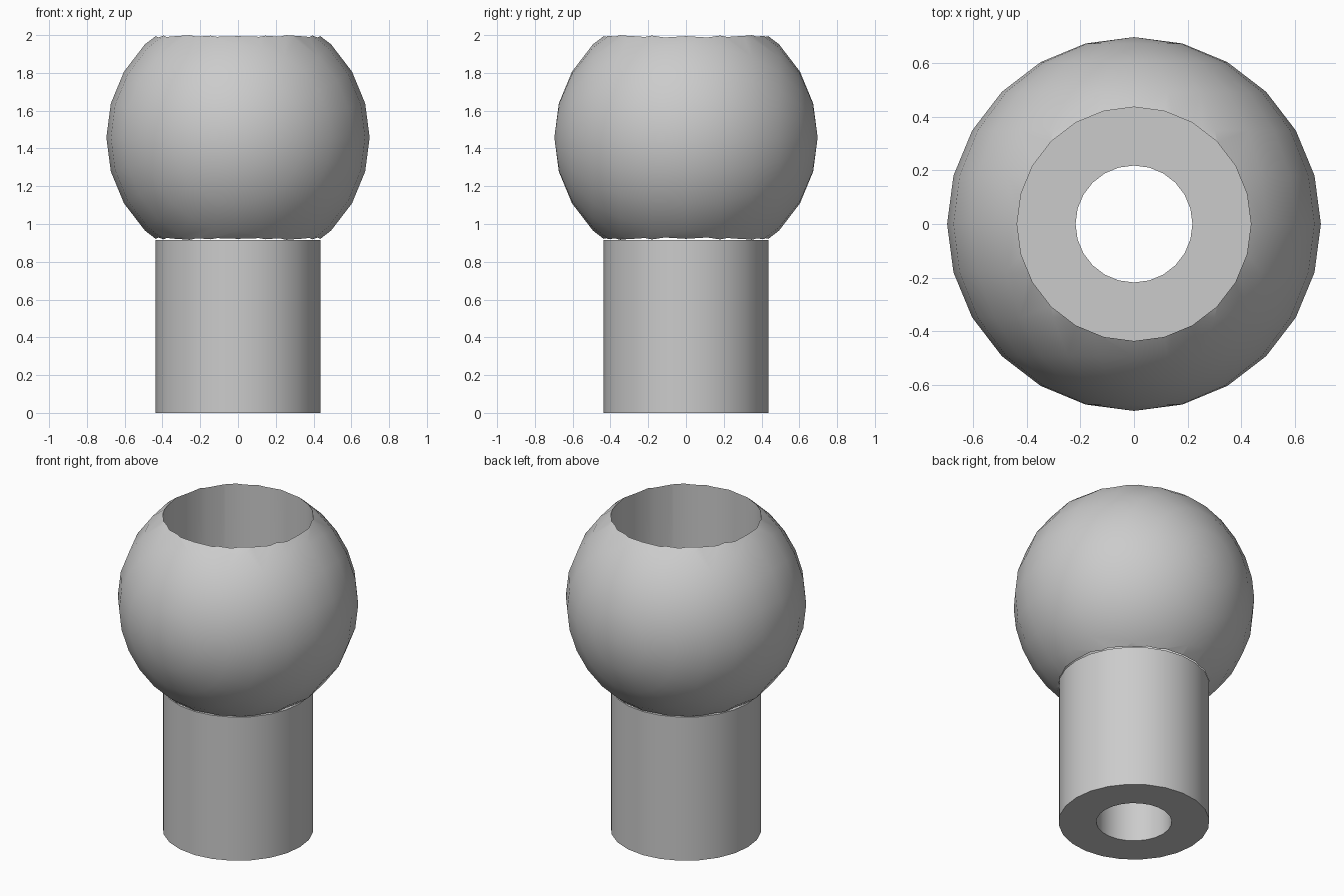
import bpy
import bmesh
from math import cos, sin, pi

cube = bpy.data.objects.get("Cube")
if cube:
    bpy.data.objects.remove(cube, do_unlink=True)

SIDES = 24
BALL_R, BALL_Z = 0.697, 1.458
TUBE_R, BORE_R, TUBE_TOP = 0.436, 0.218, 0.915

grey = bpy.data.materials.new("plain grey")
grey.use_nodes = True
grey.diffuse_color = (0.6, 0.6, 0.6, 1)
grey.node_tree.nodes["Principled BSDF"].inputs["Base Color"].default_value = (0.6, 0.6, 0.6, 1)


def finish(obj):
    """Assign the colour and smooth the curved walls, keeping the rims sharp."""
    obj.data.materials.clear()
    obj.data.materials.append(grey)
    bpy.ops.object.select_all(action='DESELECT')
    obj.select_set(True)
    bpy.context.view_layer.objects.active = obj
    bpy.ops.object.shade_smooth_by_angle(angle=pi / 6)


# Thick-walled tube: a rectangular section turned about z
bm = bmesh.new()
section = [(TUBE_R, 0), (TUBE_R, TUBE_TOP), (BORE_R, TUBE_TOP), (BORE_R, 0)]
rings = [[bm.verts.new((r * cos(2 * pi * i / SIDES), r * sin(2 * pi * i / SIDES), z))
          for i in range(SIDES)] for r, z in section]
for a, b in zip(rings, rings[1:] + rings[:1]):
    for i in range(SIDES):
        j = (i + 1) % SIDES
        bm.faces.new((a[i], a[j], b[j], b[i]))
bmesh.ops.recalc_face_normals(bm, faces=bm.faces)
mesh = bpy.data.meshes.new("tube")
bm.to_mesh(mesh)
bm.free()
tube = bpy.data.objects.new("tube", mesh)
bpy.context.collection.objects.link(tube)
finish(tube)

# Ball with its poles along y, bored through vertically
bpy.ops.mesh.primitive_uv_sphere_add(segments=SIDES, ring_count=SIDES // 2, radius=BALL_R,
                                     location=(0, 0, BALL_Z), rotation=(pi / 2, 0, 0))
ball = bpy.context.object
ball.name = "bored_ball"
bpy.ops.mesh.primitive_cylinder_add(vertices=SIDES, radius=TUBE_R, depth=3,
                                    location=(0, 0, BALL_Z))
cutter = bpy.context.object
cutter.name = "bore_cutter"

bpy.context.view_layer.objects.active = ball
bore = ball.modifiers.new("bore", 'BOOLEAN')
bore.operation = 'DIFFERENCE'
bore.solver = 'EXACT'
bore.object = cutter
bpy.ops.object.modifier_apply(modifier=bore.name)
bpy.data.objects.remove(cutter, do_unlink=True)
finish(ball)
